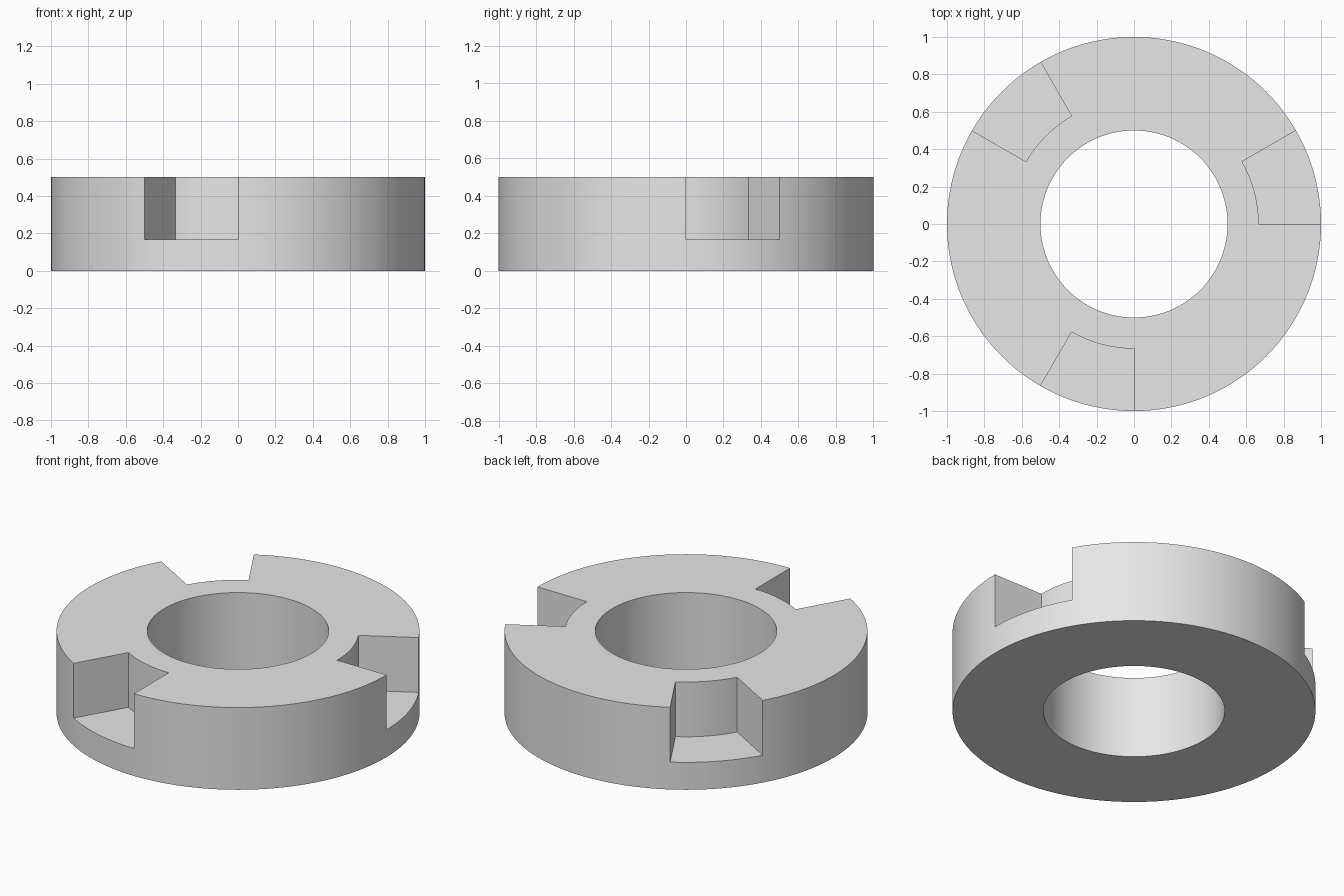
import bpy
import bmesh
import math

cube = bpy.data.objects.get("Cube")
if cube:
    bpy.data.objects.remove(cube, do_unlink=True)

SEGMENTS = 144                # a multiple of 12, so notch walls fall on segment lines
RADII = (0.5, 2 / 3, 1.0)     # bore, notch back wall, rim
HEIGHTS = (0.0, 1 / 6, 0.5)   # base, notch floor, top

grey = bpy.data.materials.new("plain grey")
grey.use_nodes = True
grey.diffuse_color = (0.8, 0.8, 0.8, 1)
grey.node_tree.nodes["Principled BSDF"].inputs["Base Color"].default_value = (0.8, 0.8, 0.8, 1)


def solid(i, r, h):
    """True where the ring has material; three 30 degree notches cut the upper rim."""
    if not (0 <= r < 2 and 0 <= h < 2):
        return False
    in_notch = ((i % SEGMENTS) + 0.5) * 360 / SEGMENTS % 120 < 30
    return not (in_notch and r == 1 and h == 1)


bm = bmesh.new()
verts = {}


def vert(i, r, h):
    key = (i % SEGMENTS, r, h)
    if key not in verts:
        a = 2 * math.pi * key[0] / SEGMENTS
        verts[key] = bm.verts.new((RADII[r] * math.cos(a), RADII[r] * math.sin(a), HEIGHTS[h]))
    return verts[key]


# Skin the ring: one face wherever a solid cell meets empty space
CORNERS = ((0, 0), (1, 0), (1, 1), (0, 1))
for i in range(SEGMENTS):
    for r in range(2):
        for h in range(2):
            if not solid(i, r, h):
                continue
            for axis in range(3):
                for side in (0, 1):
                    cell = [i, r, h]
                    cell[axis] += 2 * side - 1
                    if solid(*cell):
                        continue
                    face = []
                    for u, v in CORNERS:
                        offset = [u, v]
                        offset.insert(axis, side)
                        face.append(vert(i + offset[0], r + offset[1], h + offset[2]))
                    bm.faces.new(face)

bmesh.ops.recalc_face_normals(bm, faces=bm.faces)
mesh = bpy.data.meshes.new("notched_ring")
bm.to_mesh(mesh)
bm.free()
mesh.materials.append(grey)

ring = bpy.data.objects.new("notched_ring", mesh)
bpy.context.collection.objects.link(ring)
bpy.ops.object.select_all(action='DESELECT')
ring.select_set(True)
bpy.context.view_layer.objects.active = ring
bpy.ops.object.shade_smooth_by_angle(angle=math.radians(30))
